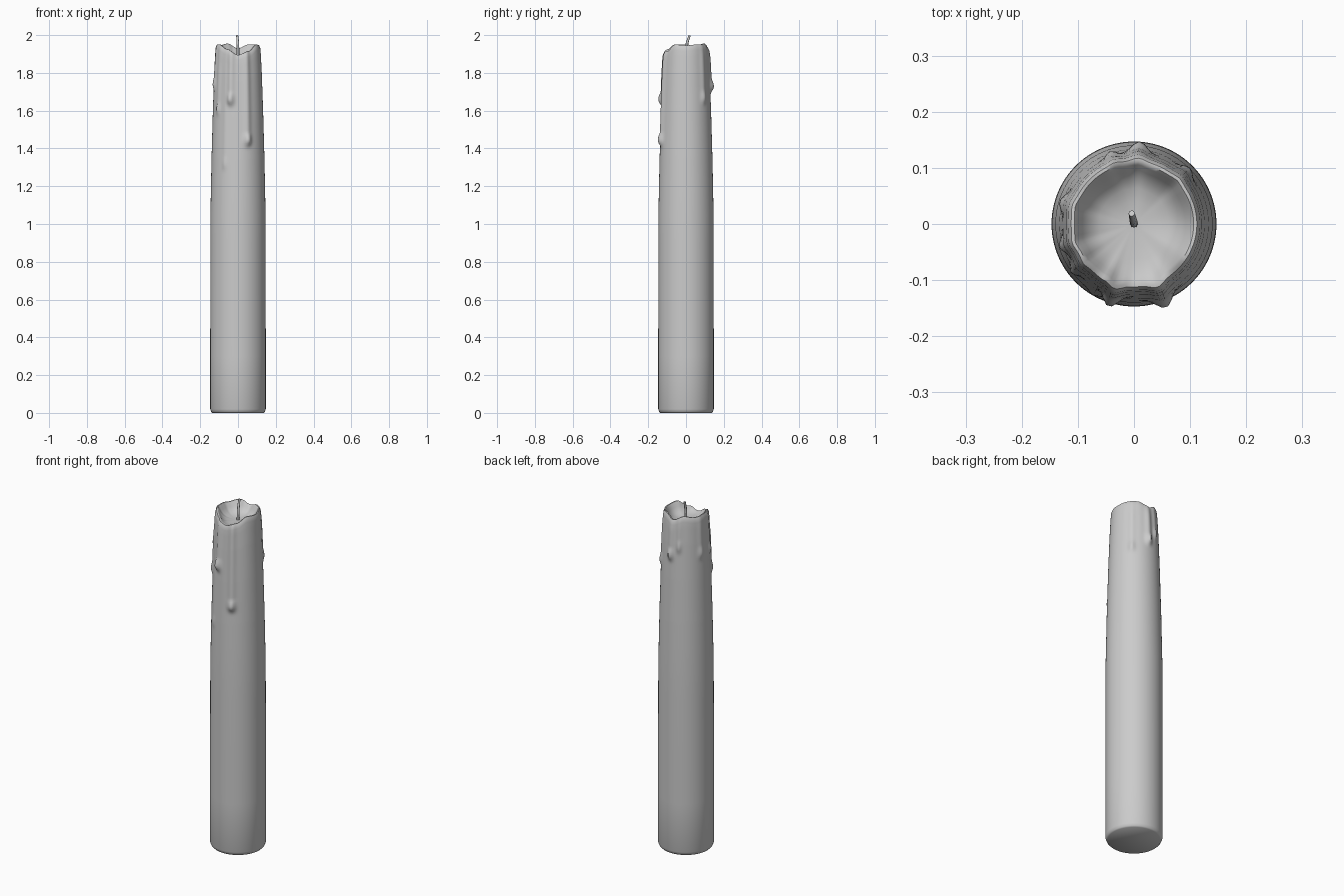
import bpy, bmesh, math

if "Cube" in bpy.data.objects:
    bpy.data.objects.remove(bpy.data.objects["Cube"])

N = 96
FLOOR = 1.885
# body profile (z, radius)
PROFILE = [(0, .136), (.006, .142), (.02, .147), (.5, .147), (1.05, .146), (1.35, .140),
           (1.6, .133), (1.8, .126), (1.9, .121), (1.935, .118), (1.95, .112)]
# rim height every 30 degrees, counter-clockwise from +x
RIM = [1.945, 1.95, 1.95, 1.93, 1.955, 1.945, 1.95, 1.95, 1.925, 1.895, 1.915, 1.95]
# wax drips: angle, half width, lower end z, top z, bulge
DRIPS = [(253, .017, 1.62, 1.93, .024), (291, .018, 1.405, 1.93, .023),
         (240, .012, 1.28, 1.85, .006), (218, .011, 1.57, 1.85, .010),
         (197, .014, 1.70, 1.86, .012), (163, .016, 1.70, 1.92, .011),
         (108, .013, 1.74, 1.93, .010), (86, .017, 1.69, 1.92, .020),
         (45, .015, 1.63, 1.92, .011)]


def smooth(t):
    t = max(0.0, min(1.0, t))
    return t * t * (3 - 2 * t)


def lookup(z):
    for (z0, r0), (z1, r1) in zip(PROFILE, PROFILE[1:]):
        if z <= z1:
            return r0 + (r1 - r0) * (z - z0) / (z1 - z0)
    return PROFILE[-1][1]


def rim(a):
    f = (math.degrees(a) % 360) / 30
    i = int(f)
    return RIM[i % 12] + (RIM[(i + 1) % 12] - RIM[i % 12]) * smooth(f - i)


def drip(a, z):
    best = 0
    for ang, w, low, top, bulge in DRIPS:
        d = (a - math.radians(ang) + math.pi) % (2 * math.pi) - math.pi
        s = d * .135 / w
        start = smooth((z - low + .015) / .05)
        bead = math.exp(-((z - low - .04) / .045) ** 2)
        stem = .45 * (1 - .4 * smooth((z - top + .06) / .08))
        best = max(best, bulge * math.exp(-s * s) * start * max(bead, stem))
    return best


# candle body: outer wall rows, then melted bowl rows
heights = [0, .006, .02, .3, .6, .9, 1.05, 1.2]
heights += [1.2 + .72 * i / 60 for i in range(1, 61)] + [1.935, 1.945, 1.95]
bowl = [(.95, 0), (.9, .12), (.82, .4), (.7, .68), (.55, .85), (.35, .95), (.15, 1)]
bm = bmesh.new()
rows = []
for z0 in heights:
    row = []
    for k in range(N):
        a = 2 * math.pi * k / N
        z = z0 if z0 < 1.2 else 1.2 + (z0 - 1.2) * (rim(a) - 1.2) / .75
        r = lookup(z0) + drip(a, z)
        row.append(bm.verts.new((r * math.cos(a), r * math.sin(a), z)))
    rows.append(row)
for f, drop in bowl:
    row = []
    for k, v in enumerate(rows[len(heights) - 1]):
        z = v.co.z + (FLOOR - v.co.z) * drop
        row.append(bm.verts.new((v.co.x * f, v.co.y * f, z)))
    rows.append(row)
for lo, hi in zip(rows, rows[1:]):
    for k in range(N):
        j = (k + 1) % N
        bm.faces.new((lo[k], lo[j], hi[j], hi[k]))
bm.faces.new(rows[0][::-1])
bm.faces.new(rows[-1])
me = bpy.data.meshes.new("candle_body")
bm.to_mesh(me)
bm.free()
body = bpy.data.objects.new("candle_body", me)
bpy.context.collection.objects.link(body)

# leaning wick
cu = bpy.data.curves.new("wick", 'CURVE')
cu.dimensions = '3D'
cu.bevel_depth = .007
cu.bevel_resolution = 2
cu.use_fill_caps = True
sp = cu.splines.new('POLY')
path = [(0, 0, 1.87), (0, .001, 1.92), (-.001, .006, 1.96), (-.004, .019, 1.998)]
sp.points.add(len(path) - 1)
for p, co, s in zip(sp.points, path, (1, 1, 1, .8)):
    p.co = (*co, 1)
    p.radius = s
wick = bpy.data.objects.new("wick", cu)
bpy.context.collection.objects.link(wick)

# smooth shading
bpy.ops.object.select_all(action='DESELECT')
wick.select_set(True)
bpy.context.view_layer.objects.active = wick
bpy.ops.object.convert(target='MESH')
body.select_set(True)
bpy.context.view_layer.objects.active = body
bpy.ops.object.shade_smooth_by_angle(angle=math.radians(50))
